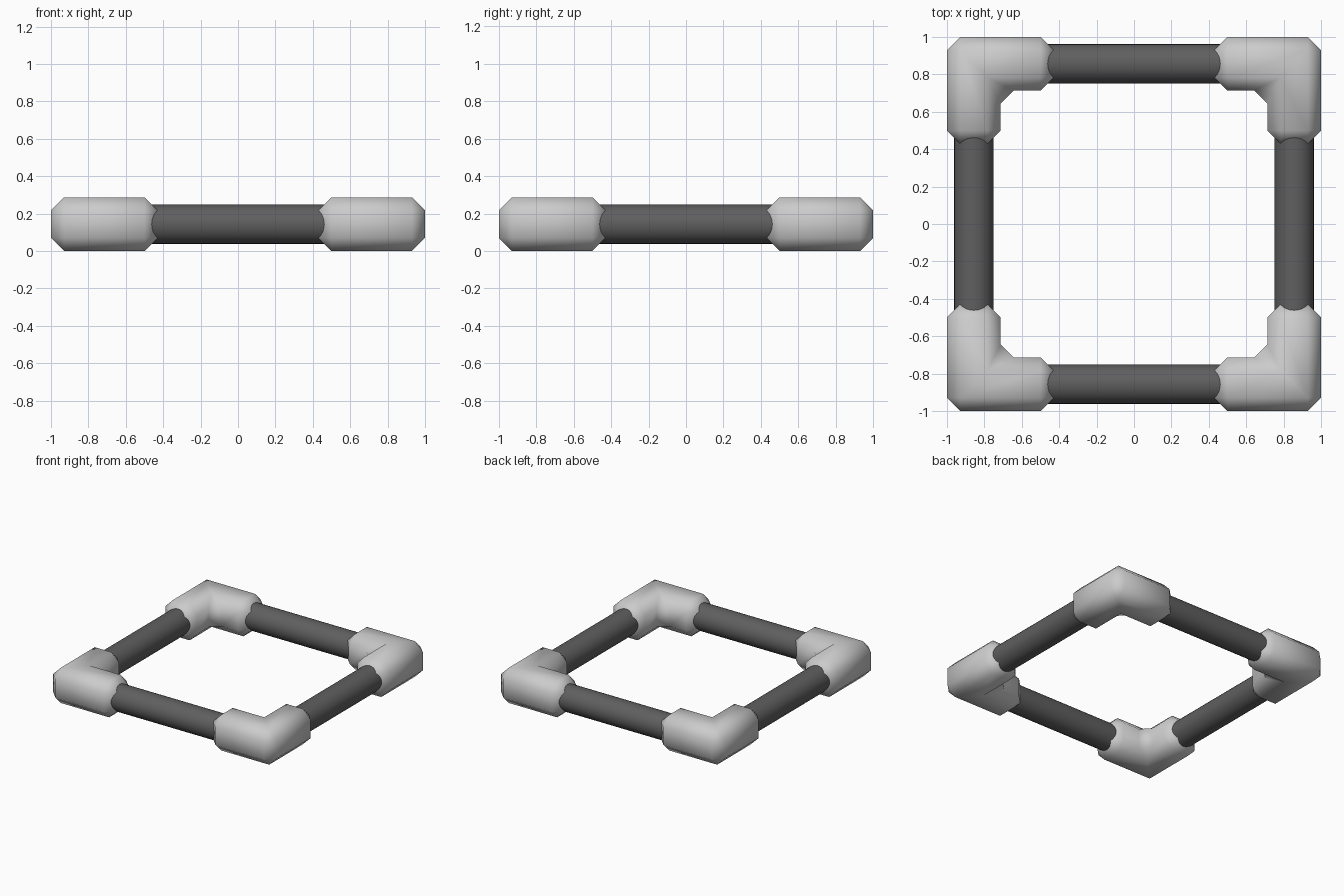
import bpy, bmesh
from math import pi
from mathutils import Matrix

if "Cube" in bpy.data.objects:
    bpy.data.objects.remove(bpy.data.objects["Cube"])

W, END, BEV = 0.287, 0.43, 0.07     # joint thickness, joint reach, bevel size
MID, R = 1 - W / 2, 0.105           # pipe axis offset, pipe radius

dark = bpy.data.materials.new("dark_grey")
dark.diffuse_color = (0.115, 0.115, 0.115, 1)
dark.use_nodes = True
dark.node_tree.nodes["Principled BSDF"].inputs["Base Color"].default_value = dark.diffuse_color


def finish(bm, name, turn, angle):
    bmesh.ops.recalc_face_normals(bm, faces=bm.faces)
    bm.transform(Matrix.Rotation(turn, 4, 'Z'))
    me = bpy.data.meshes.new(name)
    bm.to_mesh(me)
    bm.free()
    ob = bpy.data.objects.new(name, me)
    bpy.context.collection.objects.link(ob)
    bpy.ops.object.select_all(action='DESELECT')
    ob.select_set(True)
    bpy.context.view_layer.objects.active = ob
    bpy.ops.object.shade_smooth_by_angle(angle=angle)
    return ob


# L-shaped elbow joint with single-step bevels
def elbow(name, turn):
    bm = bmesh.new()
    i = 1 - W
    pts = [(1, 1), (END, 1), (END, i), (i, i), (i, END), (1, END)]
    face = bm.faces.new([bm.verts.new((x, y, 0)) for x, y in pts])
    ext = bmesh.ops.extrude_face_region(bm, geom=[face])
    top = [g for g in ext["geom"] if isinstance(g, bmesh.types.BMVert)]
    bmesh.ops.translate(bm, verts=top, vec=(0, 0, W))
    bmesh.ops.recalc_face_normals(bm, faces=bm.faces)
    bmesh.ops.bevel(bm, geom=bm.edges[:], offset=BEV, segments=1,
                    affect='EDGES', clamp_overlap=True)
    finish(bm, name, turn, pi / 2.2)


# Round pipe running into two elbows
def pipe(name, turn):
    bm = bmesh.new()
    bmesh.ops.create_cone(bm, cap_ends=True, segments=32, radius1=R, radius2=R, depth=1.2)
    bm.transform(Matrix.Translation((0, -MID, W / 2)) @ Matrix.Rotation(pi / 2, 4, 'Y'))
    finish(bm, name, turn, pi / 6).data.materials.append(dark)


for k, (corner, side) in enumerate([("back_right", "front"), ("back_left", "right"),
                                    ("front_left", "back"), ("front_right", "left")]):
    elbow(corner + "_elbow", k * pi / 2)
    pipe(side + "_pipe", k * pi / 2)
